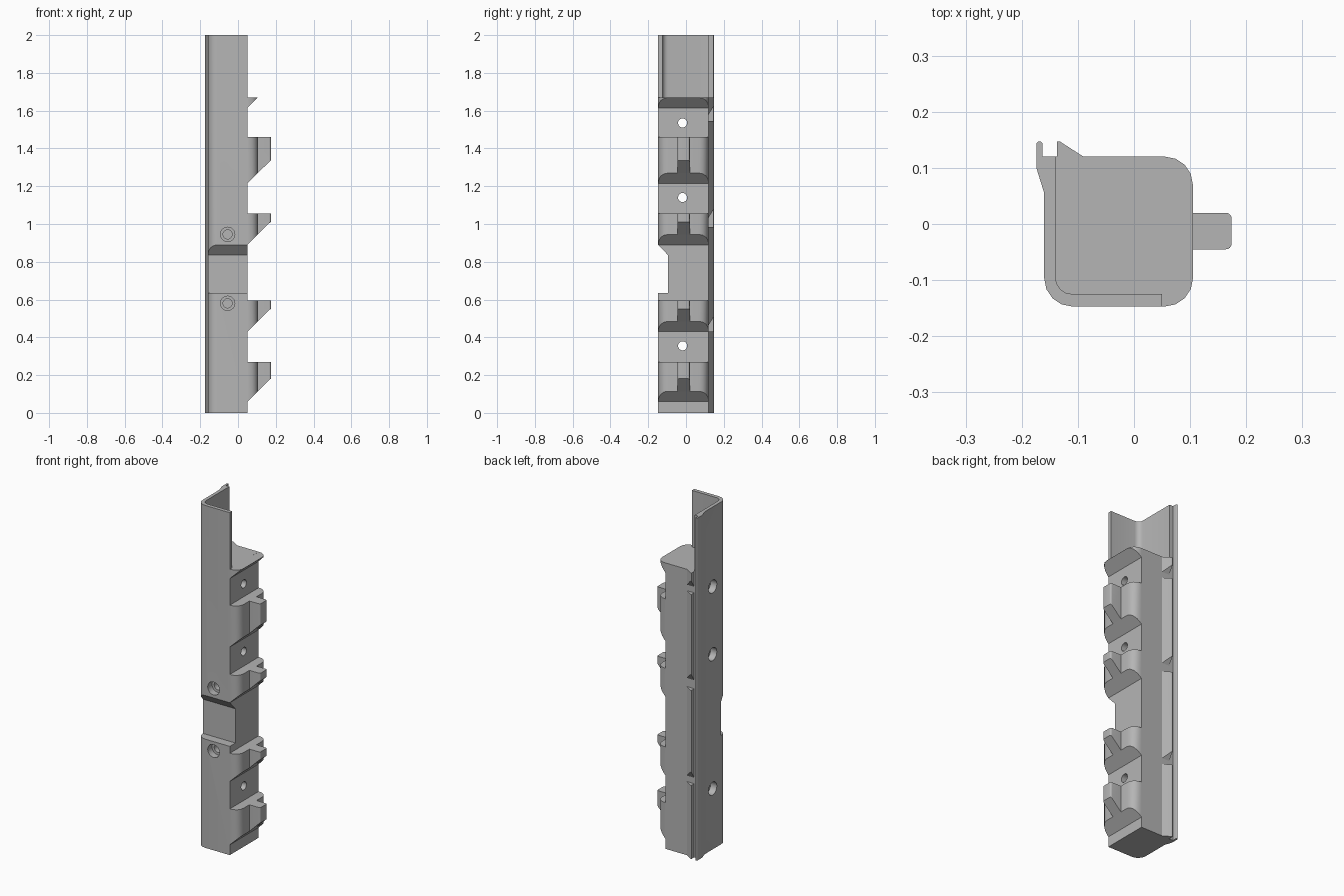
import bpy, bmesh, math
from mathutils import Matrix, Vector

if "Cube" in bpy.data.objects:
    bpy.data.objects.remove(bpy.data.objects["Cube"])

grey = bpy.data.materials.new("plain_grey")
grey.use_nodes = True
COLOUR = (0.46, 0.46, 0.46, 1)
grey.diffuse_color = COLOUR
grey.node_tree.nodes["Principled BSDF"].inputs["Base Color"].default_value = COLOUR


def make(name, bm):
    bmesh.ops.recalc_face_normals(bm, faces=bm.faces)
    mesh = bpy.data.meshes.new(name)
    bm.to_mesh(mesh)
    bm.free()
    mesh.materials.append(grey)
    ob = bpy.data.objects.new(name, mesh)
    bpy.context.collection.objects.link(ob)
    return ob


def rounded(points, steps=4):
    """Outline from (x, y[, radius]) corners; corners with a radius are filleted."""
    out = []
    for i, p in enumerate(points):
        c = Vector(p[:2])
        if len(p) == 2:
            out.append(c)
            continue
        a = (Vector(points[i - 1][:2]) - c).normalized()
        b = (Vector(points[(i + 1) % len(points)][:2]) - c).normalized()
        half = a.angle(b) / 2
        centre = c + (a + b).normalized() * p[2] / math.sin(half)
        start = c + a * p[2] / math.tan(half) - centre
        end = c + b * p[2] / math.tan(half) - centre
        sweep = start.angle_signed(end)
        for k in range(steps + 1):
            out.append(centre + Matrix.Rotation(-sweep * k / steps, 2) @ start)
    return out


def prism(name, points, bottom, top):
    """Extrude an outline upwards; bottom may be a function of (x, y)."""
    bm = bmesh.new()
    outline = rounded(points)
    low_z = bottom if callable(bottom) else (lambda x, y: bottom)
    low = [bm.verts.new((x, y, low_z(x, y))) for x, y in outline]
    high = [bm.verts.new((x, y, top)) for x, y in outline]
    bm.faces.new(low)
    bm.faces.new(high)
    n = len(outline)
    for i in range(n):
        j = (i + 1) % n
        bm.faces.new((low[i], low[j], high[j], high[i]))
    return make(name, bm)


def drill(axis, start, radius, depth):
    """Round cutter running from start along +x or +y."""
    turn = Matrix.Rotation(math.pi / 2, 4, "Y" if axis == "x" else "X")
    step = Vector((1, 0, 0)) if axis == "x" else Vector((0, 1, 0))
    bm = bmesh.new()
    bmesh.ops.create_cone(bm, cap_ends=True, segments=24, radius1=radius,
                          radius2=radius, depth=depth,
                          matrix=Matrix.Translation(Vector(start) + step * depth / 2) @ turn)
    return make("drill_cutter", bm)


def cut(target, cutter):
    mod = target.modifiers.new("cut", "BOOLEAN")
    mod.operation, mod.solver, mod.object = "DIFFERENCE", "EXACT", cutter
    bpy.context.view_layer.objects.active = target
    bpy.ops.object.modifier_apply(modifier=mod.name)
    bpy.data.objects.remove(cutter)


FRONT, BACK, LEFT, FACE = -0.147, 0.12, -0.16, 0.05
CAP = 1.67
parts = []

# Main column with the thin flange along its rear corner
body = prism("main_column", [
    (LEFT, FRONT, 0.05), (FACE, FRONT), (FACE, BACK), (-0.163, BACK),
    (-0.163, 0.147, 0.005), (-0.174, 0.147, 0.005), (-0.174, 0.1), (LEFT, 0.055)], 0, 2)
parts.append(body)

# Hollow the top into an L-shaped wall
cut(body, prism("top_cutter", [(-0.14, -0.125, 0.03), (0.3, -0.125), (0.3, 0.3),
                               (-0.14, 0.3)], CAP, 2.2))

# Front recess with a sloping upper edge
slope = 0.055 / 0.052
cutter = prism("recess_cutter", [(-0.3, -0.25), (0.3, -0.25), (0.3, -0.095),
                                 (-0.3, -0.095)], 0.635, 0.835)
for v in cutter.data.vertices:
    if v.co.z > 0.8:
        v.co.z += (-0.095 - v.co.y) * slope
cut(body, cutter)

# Cross holes and blind front holes, both counterbored
for z in (0.355, 1.14, 1.535):
    cut(body, drill("x", (-0.3, -0.018, z), 0.024, 0.6))
    cut(body, drill("x", (-0.3, -0.018, z), 0.038, 0.18))
for z in (0.58, 0.945):
    cut(body, drill("y", (-0.055, -0.3, z), 0.024, 0.3))
    cut(body, drill("y", (-0.055, -0.3, z), 0.038, 0.193))

# Teeth with sloping undersides, each carrying a central tab
TOOTH = [(FACE, FRONT), (0.105, FRONT, 0.05), (0.105, BACK, 0.05), (FACE, BACK)]
TAB = [(0.104, -0.045), (0.174, -0.045, 0.01), (0.174, 0.02, 0.01), (0.104, 0.02)]
for i, (low, top) in enumerate([(0.06, 0.27), (0.43, 0.595), (0.89, 1.055),
                                (1.215, 1.46), (1.615, CAP - 0.0001)]):
    def underside(x, y, low=low):
        return low + min(x - FACE, 0.122) * 0.99
    parts.append(prism(f"tooth_{i + 1}", TOOTH, underside, top))
    if top < 1.6:
        parts.append(prism(f"tooth_tab_{i + 1}", TAB, underside, top))

# Broken rear rail, parallel to the flange
RAIL = [(-0.137, BACK), (-0.09, BACK), (-0.132, 0.147, 0.004), (-0.137, 0.147)]
for i, (low, top) in enumerate([(0, 0.43), (0.465, 0.985), (1.035, 1.545), (1.58, CAP)]):
    def rail_end(x, y, low=low):
        return low + (y - BACK) * 1.6 if low else 0
    parts.append(prism(f"rear_rail_{i + 1}", RAIL, rail_end, top))

# Smooth the rounded corners, keep the edges sharp
bpy.ops.object.select_all(action="DESELECT")
for ob in parts:
    ob.select_set(True)
bpy.context.view_layer.objects.active = body
bpy.ops.object.shade_smooth_by_angle(angle=math.radians(32))
